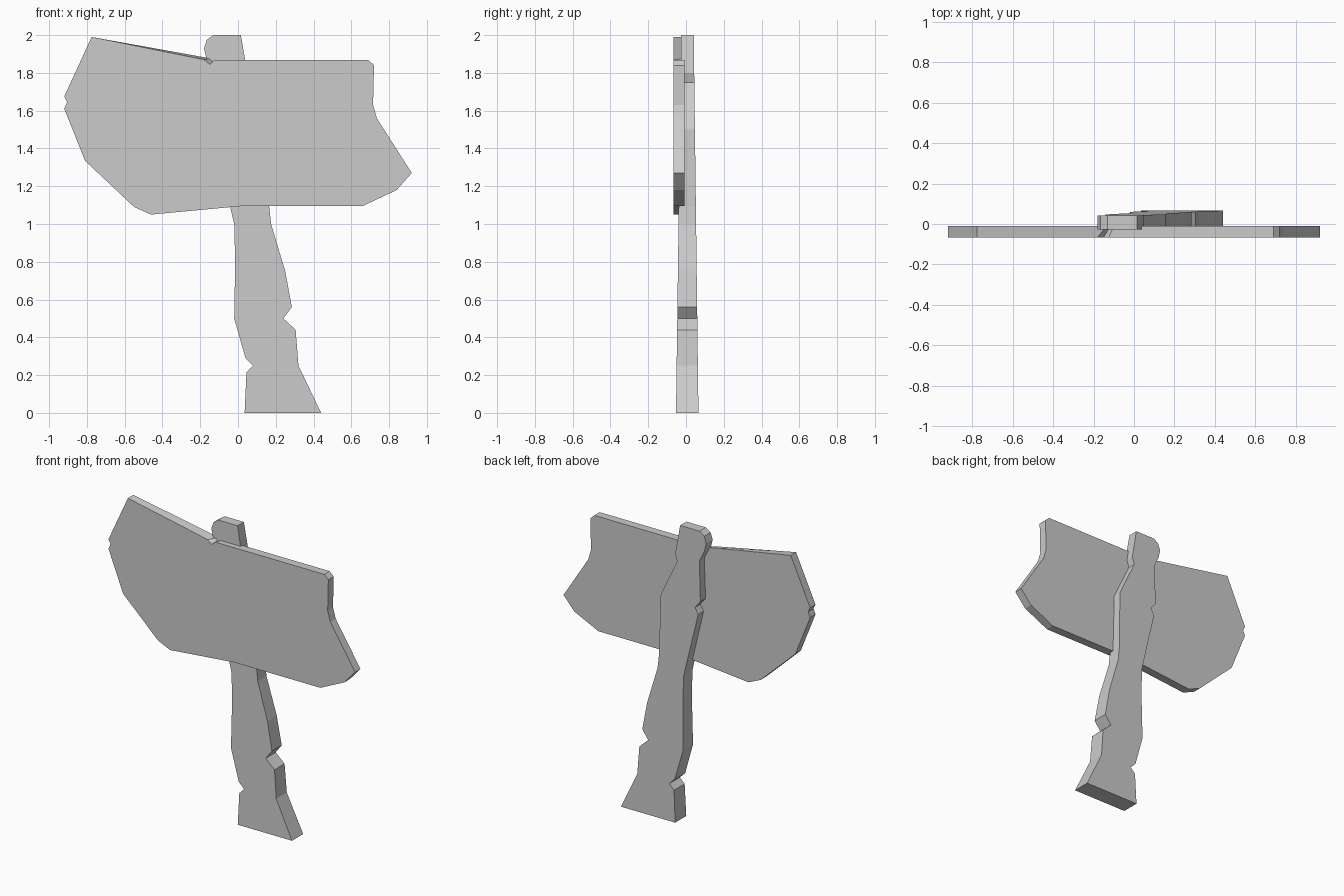
import bpy, bmesh


def slab(name, front, back, y_front, y_back):
    """Bridge two matching (x, z) outlines; depth is a function of height."""
    bm = bmesh.new()
    f = [bm.verts.new((x, y_front(z), z)) for x, z in front]
    b = [bm.verts.new((x, y_back(z), z)) for x, z in back]
    bm.faces.new(f)
    bm.faces.new(b[::-1])
    n = len(f)
    for i in range(n):
        j = (i + 1) % n
        bm.faces.new((f[j], f[i], b[i], b[j]))
    bmesh.ops.recalc_face_normals(bm, faces=bm.faces[:])
    mesh = bpy.data.meshes.new(name)
    bm.to_mesh(mesh)
    bm.free()
    obj = bpy.data.objects.new(name, mesh)
    bpy.context.collection.objects.link(obj)
    return obj


# Sign board: worn outline, with a chip in the top edge running at a slant
board = [(-0.775, 1.99), (-0.92, 1.675), (-0.905, 1.645), (-0.92, 1.61),
         (-0.81, 1.335), (-0.55, 1.09), (-0.46, 1.05), (0.02, 1.095),
         (0.66, 1.095), (0.84, 1.18), (0.92, 1.27), (0.735, 1.56),
         (0.715, 1.63), (0.72, 1.84), (0.69, 1.868)]
chip_front = [(-0.125, 1.868), (-0.15, 1.845), (-0.18, 1.87)]
chip_back = [(-0.10, 1.868), (-0.115, 1.858), (-0.135, 1.875)]
slab("sign_board", board + chip_front, board + chip_back,
     lambda z: -0.066, lambda z: -0.009)

# Crooked post: flared foot, nicked sides, thinner towards the top
left = [(0.035, 0), (0.045, 0.215), (0.08, 0.25), (0.04, 0.29), (-0.02, 0.5),
        (-0.015, 0.8), (-0.02, 1.0), (-0.125, 1.44), (-0.10, 1.48),
        (-0.14, 1.53), (-0.13, 1.8), (-0.165, 1.87), (-0.18, 1.93),
        (-0.165, 1.975), (-0.13, 2.0)]
right = [(0.015, 2.0), (0.05, 1.8), (0.035, 1.75), (0.155, 1.5), (0.165, 1.09),
         (0.175, 1.0), (0.25, 0.75), (0.285, 0.56), (0.24, 0.5),
         (0.305, 0.44), (0.32, 0.25), (0.44, 0)]
slab("post", left + right, left + right,
     lambda z: -0.053 + 0.0135 * z, lambda z: 0.066 - 0.0125 * z)
